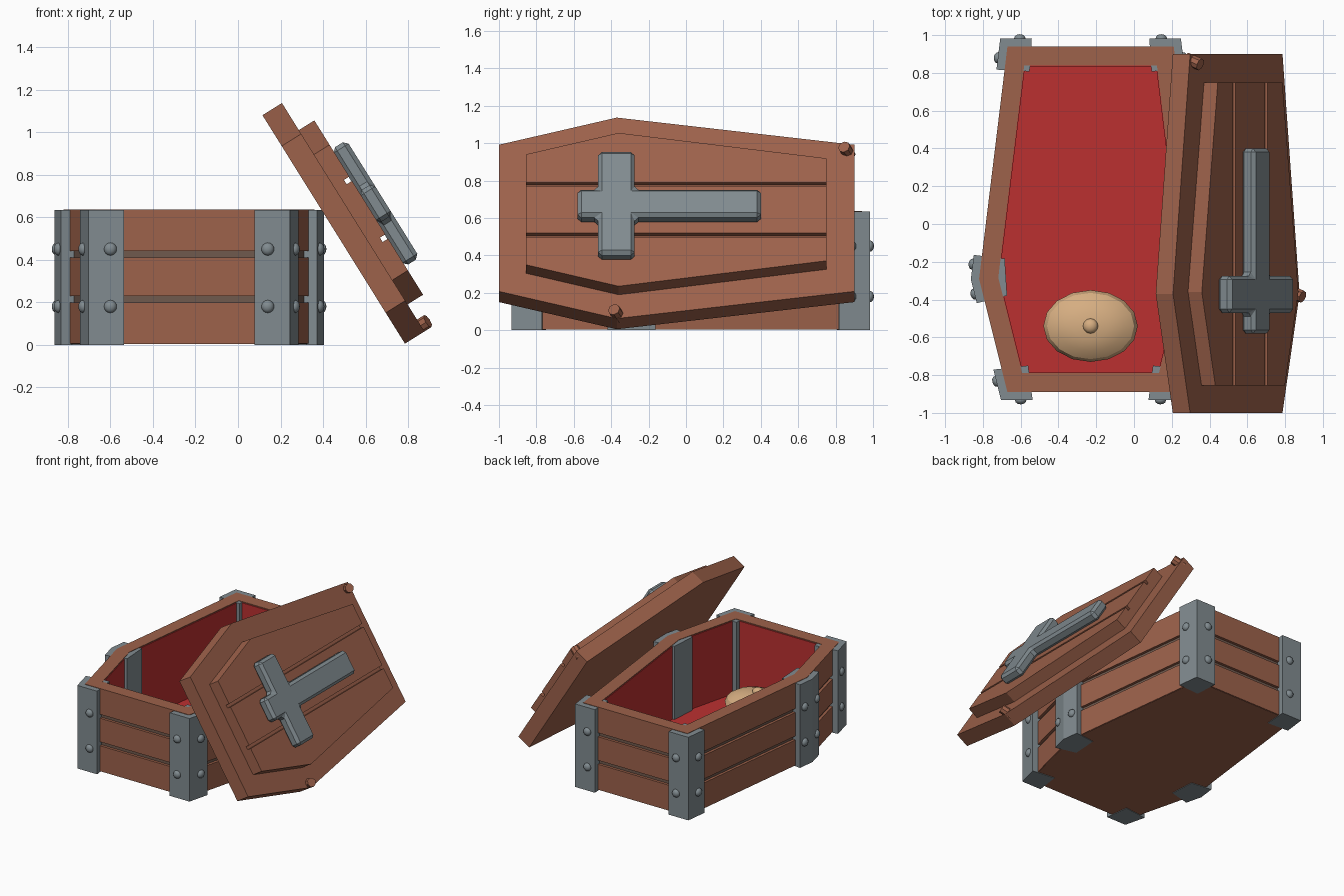
import bpy, bmesh, math
from mathutils import Vector, Matrix

if "Cube" in bpy.data.objects:
    bpy.data.objects.remove(bpy.data.objects["Cube"])


def material(name, rgb):
    m = bpy.data.materials.new(name)
    m.use_nodes = True
    m.diffuse_color = (*rgb, 1)
    m.node_tree.nodes["Principled BSDF"].inputs["Base Color"].default_value = (*rgb, 1)
    return m


WOOD = material("brown wood", (0.34, 0.122, 0.07))
GROOVE = material("dark groove", (0.16, 0.10, 0.075))
IRON = material("grey iron", (0.22, 0.26, 0.28))
RED = material("red lining", (0.50, 0.03, 0.03))
CREAM = material("cream cushion", (0.67, 0.42, 0.22))

LID_FRAME = Matrix.Translation((0.45, 0, 0.5425)) @ Matrix.Rotation(math.radians(58.05), 4, "Y")


def finish(bm, name, mat, frame=None, bevel=0):
    bmesh.ops.recalc_face_normals(bm, faces=bm.faces)
    mesh = bpy.data.meshes.new(name)
    bm.to_mesh(mesh)
    bm.free()
    mesh.materials.append(mat)
    ob = bpy.data.objects.new(name, mesh)
    bpy.context.collection.objects.link(ob)
    if frame:
        ob.matrix_world = frame
    if bevel:
        mod = ob.modifiers.new("Bevel", "BEVEL")
        mod.width, mod.segments = bevel, 1
    return ob


def prism(name, pts, z0, z1, mat, frame=None, bevel=0):
    bm = bmesh.new()
    face = bm.faces.new([bm.verts.new((p[0], p[1], z0)) for p in pts])
    top = bmesh.ops.extrude_face_region(bm, geom=[face])["geom"]
    bmesh.ops.translate(bm, vec=(0, 0, z1 - z0),
                        verts=[v for v in top if isinstance(v, bmesh.types.BMVert)])
    # the starting face stays as the base
    if not face.is_valid:
        bm.faces.new([v for v in bm.verts if v.co.z == z0])
    return finish(bm, name, mat, frame, bevel)


def ring(name, outer, inner, z0, z1, mat):
    bm = bmesh.new()
    loops = [[bm.verts.new((p.x, p.y, z)) for p in pts]
             for pts, z in ((outer, z0), (outer, z1), (inner, z1), (inner, z0))]
    n = len(outer)
    for a, b in zip(loops, loops[1:] + loops[:1]):
        for i in range(n):
            j = (i + 1) % n
            bm.faces.new((a[i], a[j], b[j], b[i]))
    return finish(bm, name, mat)


def smooth(ob, angle):
    bpy.ops.object.select_all(action="DESELECT")
    ob.select_set(True)
    bpy.context.view_layer.objects.active = ob
    bpy.ops.object.shade_smooth_by_angle(angle=math.radians(angle))


def ball(name, centre, scale, mat, segs, rings, turn=0, angle=60):
    bm = bmesh.new()
    m = (Matrix.Translation(centre) @ Matrix.Rotation(turn, 4, "Z")
         @ Matrix.Diagonal((*scale, 1)))
    bmesh.ops.create_uvsphere(bm, u_segments=segs, v_segments=rings, radius=1, matrix=m)
    smooth(finish(bm, name, mat), angle)


def hexagon(front, wide, back, y0, y1, y2, cx=0):
    half = [(front, y0), (wide, y1), (back, y2)]
    right = [Vector((cx + x, y)) for x, y in half]
    return right + [Vector((cx - x, y)) for x, y in reversed(half)]


def inward(d):
    return Vector((-d.y, d.x))


def grow(pts, amount):
    """Offset a counter-clockwise outline outwards with mitred corners."""
    out = []
    for i, p in enumerate(pts):
        d1 = (p - pts[i - 1]).normalized()
        d2 = (pts[(i + 1) % len(pts)] - p).normalized()
        n1, n2 = -inward(d1), -inward(d2)
        out.append(p + (n1 + n2) * amount / (1 + n1.dot(n2)))
    return out


# Box: three plank courses around a recessed core, red lining and floor
body = hexagon(0.44, 0.59, 0.44, -0.89, -0.29, 0.94, -0.23)
inner = grow(body, -0.1)
for name, z0, z1 in (("lower", 0.006, 0.2), ("middle", 0.23, 0.41), ("upper", 0.44, 0.637)):
    ring(name + "_planks", body, inner, z0, z1, WOOD)
ring("groove_core", grow(body, -0.02), grow(body, -0.09), 0.02, 0.62, GROOVE)
ring("wall_lining", grow(body, -0.098), grow(body, -0.105), 0.05, 0.63, RED)
prism("box_bottom", grow(body, -0.005), 0.004, 0.05, WOOD)
prism("box_floor", grow(body, -0.095), 0.051, 0.075, RED)

# Iron brackets on all six corners, with two rows of rivets on each face
rim = grow(body, 0.043)
for i, o in enumerate(rim):
    wide = i in (1, 4)
    reach = 0.13 if wide else 0.167
    back_dir = (rim[i - 1] - o).normalized()
    next_dir = (rim[(i + 1) % 6] - o).normalized()
    n_back, n_next = inward(-back_dir), inward(next_dir)
    a, b = o + back_dir * reach, o + next_dir * reach
    ia, ib = a + n_back * 0.165, b + n_next * 0.165
    inside = [ib, ia] if wide else [(ia + ib) / 2]
    prism(f"bracket_{i + 1}", [a, o, b] + inside, 0, 0.634, IRON)
    for d, n in ((back_dir, n_back), (next_dir, n_next)):
        c = o + d * reach * 0.62
        for z in (0.18, 0.45):
            ball(f"rivet_{i + 1}", (c.x, c.y, z), (0.022, 0.03, 0.03), IRON, 12, 8,
                 math.atan2(n.y, n.x))

# Cushion with a centre button
ball("cushion", (-0.23, -0.54, 0.17), (0.25, 0.19, 0.105), CREAM, 16, 8, 0, 30)
ball("cushion_button", (-0.23, -0.54, 0.275), (0.04, 0.04, 0.03), CREAM, 12, 8)

# Leaning lid: slab, raised panel of three boards parted by grooves
prism("lid_slab", hexagon(0.462, 0.633, 0.462, -1, -0.37, 0.9), 0, 0.108, WOOD, LID_FRAME)
panel = hexagon(0.348, 0.483, 0.323, -0.855, -0.36, 0.75)
prism("lid_panel", panel, 0.1, 0.164, WOOD, LID_FRAME)
y0, y1 = panel[0].y, panel[2].y
gap_in, gap_out = 0.148, 0.172
prism("lid_middle_board", [(-gap_in, y0), (gap_in, y0), (gap_in, y1), (-gap_in, y1)],
      0.16, 0.194, WOOD, LID_FRAME)
for side, name in ((1, "lower"), (-1, "upper")):
    pts = [(gap_out, y0)] + [tuple(p) for p in panel[:3]] + [(gap_out, y1)]
    prism(f"lid_{name}_board", [(side * x, y) for x, y in pts], 0.16, 0.194, WOOD, LID_FRAME)

# Iron cross on the lid
arm, post = 0.325, 0.088
half = [(post, -0.58), (post, -0.47), (arm, -0.47), (arm, -0.275), (post, -0.275), (post, 0.4)]
prism("lid_cross", half + [(-x, y) for x, y in reversed(half)], 0.19, 0.273,
      IRON, LID_FRAME, 0.02)

# Wooden pegs near the lid edges
for name, x, y in (("lower_peg", 0.6, -0.37), ("upper_peg", -0.424, 0.86)):
    bm = bmesh.new()
    bmesh.ops.create_cone(bm, cap_ends=True, segments=8, radius1=0.033, radius2=0.033, depth=0.09,
                          matrix=Matrix.Translation((x, y, 0.105)) @ Matrix.Rotation(0.35, 4, "X"))
    finish(bm, name, WOOD, LID_FRAME)
